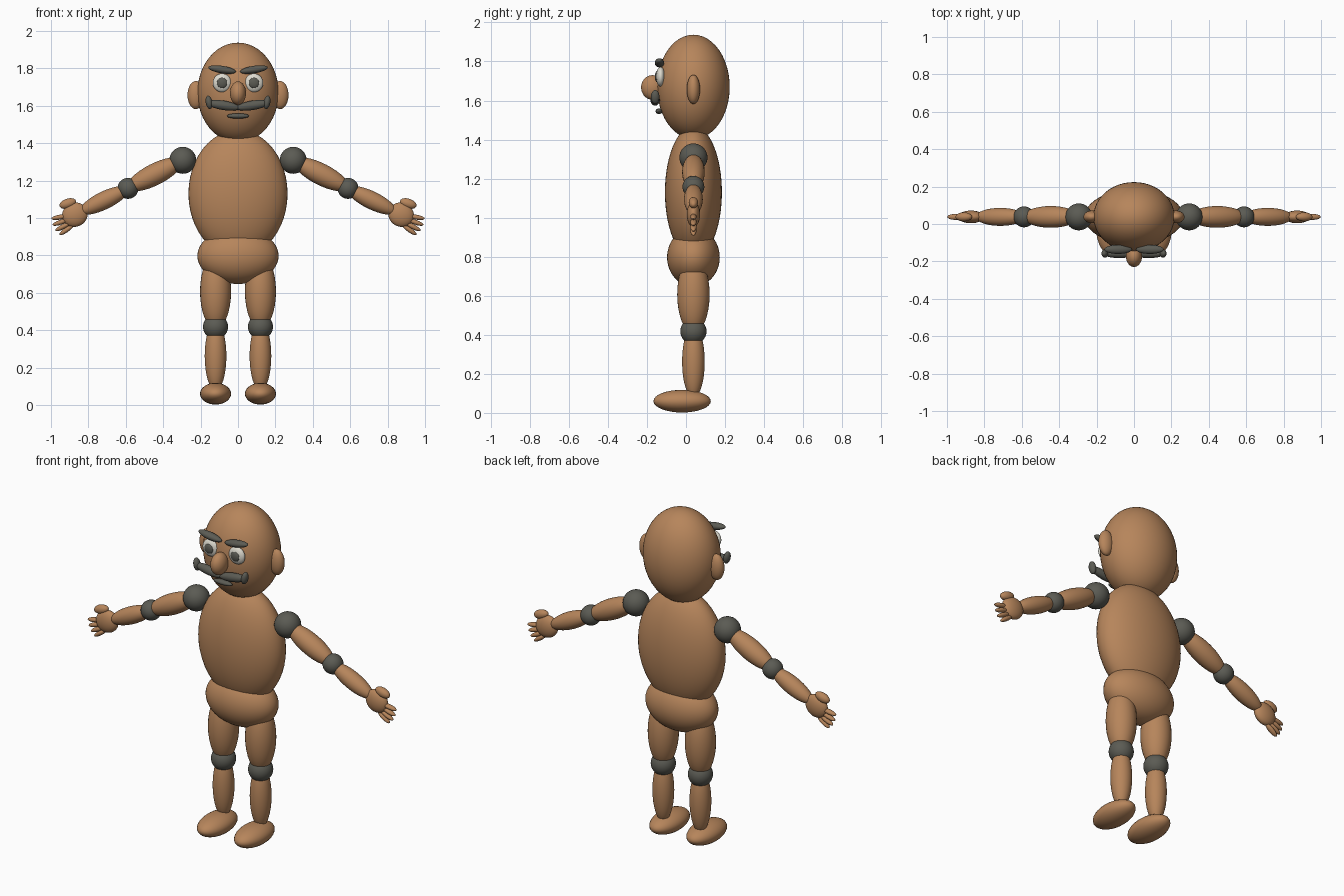
import bpy
from math import radians


def material(name, rgb):
    m = bpy.data.materials.new(name)
    m.diffuse_color = (*rgb, 1)
    return m


SKIN = material("tan_skin", (0.47, 0.235, 0.105))
DARK = material("charcoal", (0.105, 0.105, 0.088))
WHITE = material("eye_white", (0.72, 0.70, 0.62))
Y = 0.038  # depth of the body's centre line


def blob(name, loc, size, mat=SKIN, tilt=0, seg=32):
    """Smooth ellipsoid; tilt turns it in the front plane (positive = +x end down)."""
    bpy.ops.mesh.primitive_uv_sphere_add(segments=seg, ring_count=seg // 2, radius=1,
                                         location=loc, rotation=(0, radians(tilt), 0))
    o = bpy.context.object
    o.name = name
    o.scale = size
    o.data.materials.append(mat)
    bpy.ops.object.shade_smooth()
    return o


def pair(name, loc, size, mat=SKIN, tilt=0, seg=32):
    """Right and left copies mirrored across x = 0."""
    for side, s in (("right", 1), ("left", -1)):
        blob(f"{side}_{name}", (s * loc[0], loc[1], loc[2]), size, mat, s * tilt, seg)


# Trunk and head
blob("head", (0, Y, 1.67), (0.217, 0.186, 0.267), seg=48)
blob("torso", (0, Y, 1.13), (0.265, 0.146, 0.34), seg=48)
blob("pelvis", (0, Y, 0.797), (0.217, 0.135, 0.15), seg=48)

# Face
pair("ear", (0.225, Y, 1.657), (0.045, 0.034, 0.075))
pair("eye", (0.085, -0.13, 1.722), (0.05, 0.024, 0.05), WHITE)
pair("pupil", (0.085, -0.148, 1.722), (0.028, 0.012, 0.028), DARK)
pair("eyebrow", (0.085, -0.136, 1.793), (0.075, 0.024, 0.02), DARK, -9)
blob("nose", (0, -0.172, 1.667), (0.043, 0.058, 0.063))
pair("moustache", (0.078, -0.158, 1.602), (0.09, 0.024, 0.025), DARK, -9)
pair("moustache_tip", (0.155, -0.158, 1.618), (0.018, 0.022, 0.036), DARK, 10)
blob("mouth", (0, -0.138, 1.545), (0.06, 0.018, 0.014), DARK)

# Arms
pair("shoulder", (0.295, Y, 1.308), (0.072, 0.072, 0.072), DARK)
pair("upper_arm", (0.445, Y, 1.233), (0.165, 0.058, 0.058), SKIN, 27)
pair("elbow", (0.588, Y, 1.158), (0.056, 0.056, 0.056), DARK)
pair("forearm", (0.715, Y, 1.094), (0.145, 0.048, 0.048), SKIN, 26)

# Hands
pair("palm", (0.872, Y, 1.017), (0.07, 0.034, 0.064), SKIN, 26)
pair("thumb", (0.91, Y, 1.077), (0.046, 0.024, 0.026), SKIN, 18)
fingers = [(0.953, 1.004, 10), (0.948, 0.977, 19), (0.936, 0.953, 27), (0.917, 0.936, 35)]
for i, (x, z, tilt) in enumerate(fingers):
    pair(f"finger_{i + 1}", (x, Y, z), (0.046, 0.016, 0.013), SKIN, tilt, 20)

# Legs
pair("thigh", (0.12, Y, 0.607), (0.083, 0.083, 0.2))
pair("knee", (0.12, Y, 0.418), (0.067, 0.067, 0.067), DARK)
pair("shin", (0.12, Y, 0.262), (0.058, 0.058, 0.185))
pair("foot", (0.12, -0.02, 0.06), (0.083, 0.147, 0.058))
